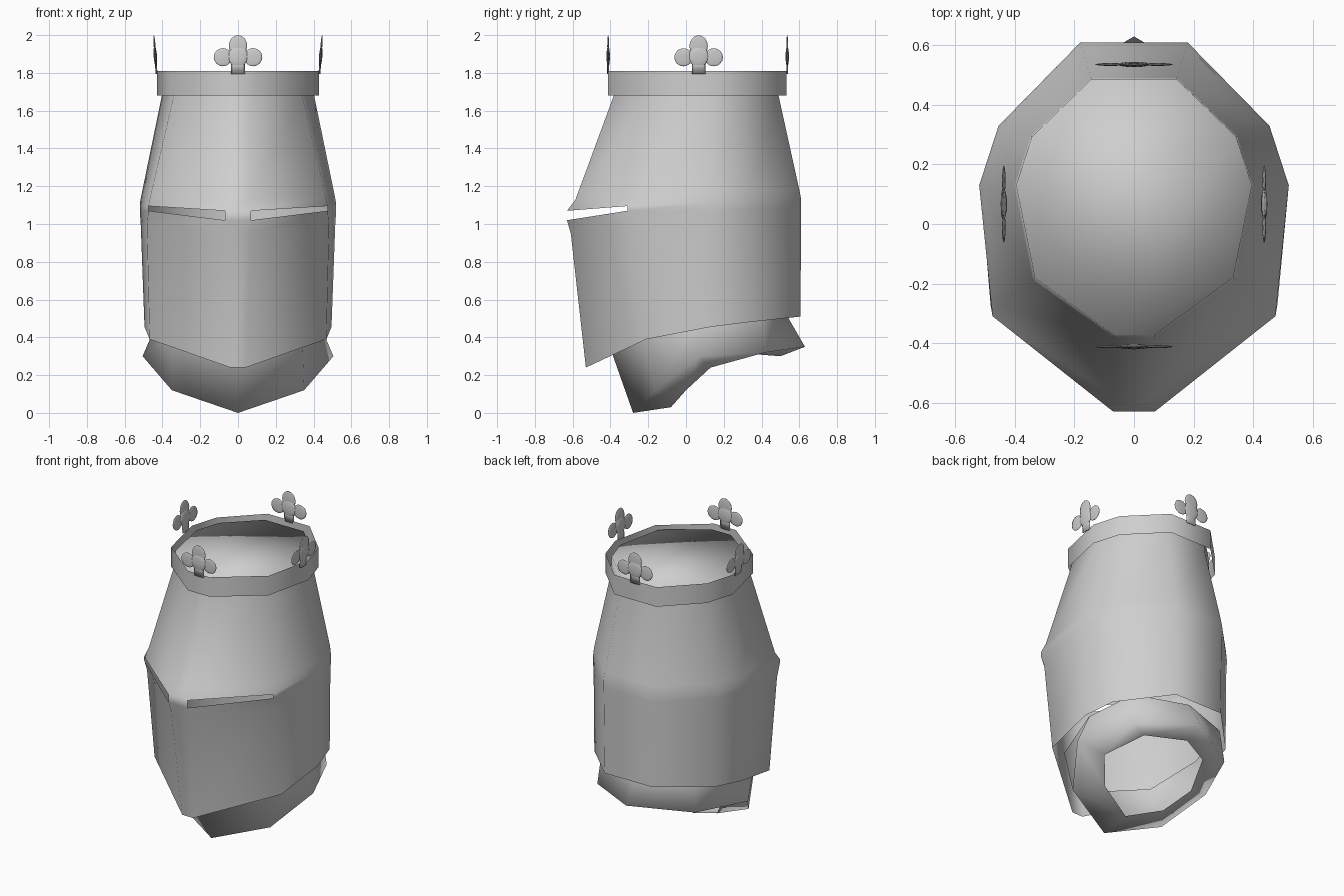
import bpy, bmesh, math
from mathutils import Matrix

if "Cube" in bpy.data.objects:
    bpy.data.objects.remove(bpy.data.objects["Cube"])

steel = bpy.data.materials.new("pale_steel")
steel.diffuse_color = (0.62, 0.62, 0.62, 1)
steel.use_nodes = True
steel.node_tree.nodes["Principled BSDF"].inputs["Base Color"].default_value = steel.diffuse_color


def finish(name, bm):
    for f in bm.faces:
        f.smooth = True
    me = bpy.data.meshes.new(name)
    bm.to_mesh(me)
    bm.free()
    me.materials.append(steel)
    ob = bpy.data.objects.new(name, me)
    bpy.context.collection.objects.link(ob)
    return ob


def mirrored(half):
    # half runs front -> right -> back; add the left side
    return half + [(-x, y, z) for x, y, z in reversed(half) if x > 0.001]


def loft(name, halves, cap=False, skip=()):
    # skip holds (row, column) pairs left open
    bm = bmesh.new()
    rings = [[bm.verts.new(p) for p in mirrored(h)] for h in halves]
    n = len(rings[0])
    for row, (lo, hi) in enumerate(zip(rings, rings[1:])):
        for i in range(n):
            if (row, i) not in skip:
                j = (i + 1) % n
                bm.faces.new((lo[i], lo[j], hi[j], hi[i]))
    if cap:
        bm.faces.new(rings[-1])
    return finish(name, bm)


# Helmet shell: front, cheek corner, side, rear side, back at each level
helmet = [
    [(.04, -.53, .24), (.468, -.21, .39), (.495, .13, .455), (.445, .33, .48), (.175, .605, .51)],
    [(.065, -.61, .95), (.482, -.27, .99), (.515, .13, 1.0), (.45, .33, 1.0), (.178, .61, 1.0)],
    [(.07, -.63, 1.02), (.475, -.31, 1.07), (.52, .13, 1.07), (.455, .33, 1.08), (.18, .61, 1.08)],
    [(.07, -.63, 1.07), (.475, -.31, 1.095), (.52, .13, 1.11), (.455, .33, 1.11), (.18, .61, 1.13)],
    [(.06, -.585, 1.13), (.463, -.275, 1.15), (.51, .13, 1.16), (.447, .33, 1.17), (.178, .60, 1.18)],
    [(.07, -.382, 1.68), (.34, -.19, 1.68), (.403, .13, 1.68), (.347, .295, 1.68), (.145, .49, 1.68)],
    [(.07, -.372, 1.79), (.333, -.18, 1.79), (.396, .13, 1.79), (.343, .293, 1.79), (.143, .487, 1.79)],
]
# Columns 0 and 8 of the brow row are the eye slits
loft("helmet_shell", helmet, cap=True, skip={(2, 0), (2, 8)})

# Neck guard: inner opening, flared rim, top edge tucked under the helmet
neck = [
    [(0, -.08, .03), (.23, 0, .12), (.34, .13, .24), (.23, .37, .31), (0, .50, .30)],
    [(0, -.28, 0), (.35, -.16, .12), (.505, .07, .30), (.36, .42, .32), (0, .63, .35)],
    [(0, -.40, .34), (.34, -.25, .42), (.42, .08, .50), (.34, .40, .54), (0, .52, .54)],
]
loft("neck_guard", neck)

# Crown band around the top
band = [(.08, -.412), (.36, -.19), (.43, .13), (.375, .312), (.155, .533)]
loft("crown_band", [[(x, y, z) for x, y in band] for z in (1.68, 1.81)])


# Thin trefoil ornaments standing on the band
def trefoil(name, x, y, turn, lean):
    bm = bmesh.new()
    for cx, cz, rx, rz, ry in ((0, .193, .050, .057, .005), (.08, .133, .050, .048, .005),
                               (-.08, .133, .050, .048, .005), (0, .137, .055, .055, .009)):
        m = Matrix.Translation((cx, 0, cz)) @ Matrix.Diagonal((rx, ry, rz, 1))
        bmesh.ops.create_uvsphere(bm, u_segments=14, v_segments=8, radius=1, matrix=m)
    # stem
    bmesh.ops.create_cone(bm, cap_ends=True, segments=8, radius1=1, radius2=1, depth=.09,
                          matrix=Matrix.Translation((0, 0, .09)) @ Matrix.Diagonal((.036, .005, 1, 1)))
    bm.transform(Matrix.Translation((x, y, 1.75)) @ Matrix.Rotation(turn, 4, 'Z')
                 @ Matrix.Rotation(lean, 4, 'X'))
    finish(name, bm)


lean = math.radians(4)
trefoil("trefoil_front", 0, -.412, 0, 0)
trefoil("trefoil_back", 0, .536, math.pi, 0)
trefoil("trefoil_right", .428, .067, math.pi / 2, lean)
trefoil("trefoil_left", -.428, .067, -math.pi / 2, lean)
